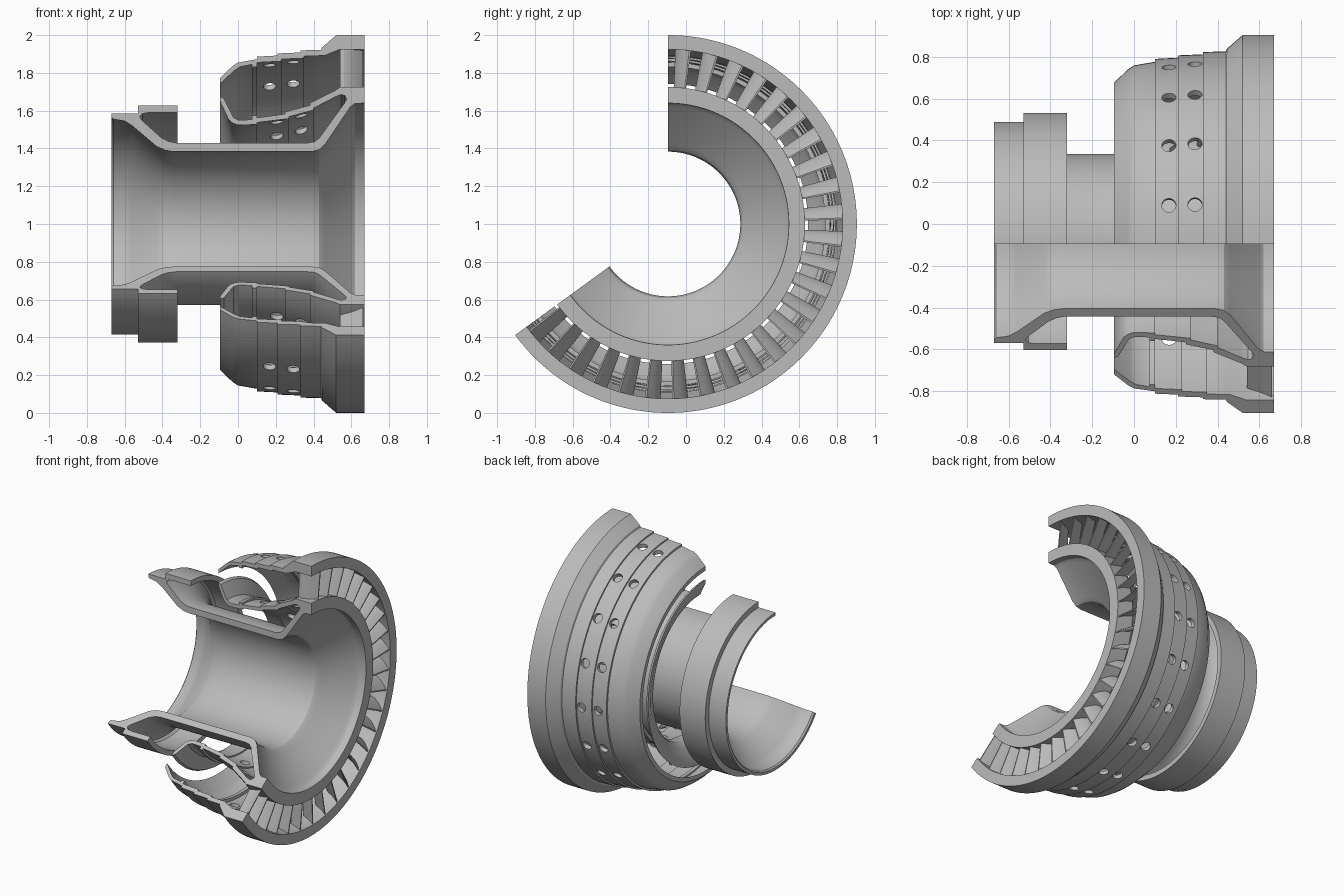
import bpy, bmesh, math
from mathutils import Vector

cube = bpy.data.objects.get("Cube")
if cube:
    bpy.data.objects.remove(cube, do_unlink=True)

AXIS_Y, AXIS_Z = -0.0955, 1.0
SWEEP = math.radians(234)
STEPS = 104

metal = bpy.data.materials.new("grey_metal")
metal.use_nodes = True
GREY = (0.5, 0.5, 0.5, 1)
metal.diffuse_color = GREY
metal.node_tree.nodes["Principled BSDF"].inputs["Base Color"].default_value = GREY


def polar(x, r, a):
    """Point at radius r, turned by a from straight up towards +y."""
    return Vector((x, AXIS_Y + r * math.sin(a), AXIS_Z + r * math.cos(a)))


def finish(bm, name, smooth=True):
    bmesh.ops.recalc_face_normals(bm, faces=bm.faces)
    mesh = bpy.data.meshes.new(name)
    bm.to_mesh(mesh)
    bm.free()
    mesh.materials.append(metal)
    obj = bpy.data.objects.new(name, mesh)
    bpy.context.collection.objects.link(obj)
    if smooth:
        shade(obj)
    return obj


def shade(obj):
    bpy.ops.object.select_all(action='DESELECT')
    obj.select_set(True)
    bpy.context.view_layer.objects.active = obj
    bpy.ops.object.shade_smooth_by_angle(angle=math.radians(25))


def revolve(name, profile, smooth=True):
    """Sweep a closed (x, radius) section round the axis and cap both cuts."""
    bm = bmesh.new()
    rings = [[bm.verts.new(polar(x, r, SWEEP * i / STEPS)) for x, r in profile]
             for i in range(STEPS + 1)]
    n = len(profile)
    for a, b in zip(rings, rings[1:]):
        for j in range(n):
            k = (j + 1) % n
            bm.faces.new((a[j], a[k], b[k], b[j]))
    bm.faces.new(rings[0])
    bm.faces.new(rings[-1])
    return finish(bm, name, smooth)


def drill(obj, rows, r_in, r_out, radius=0.034):
    """Cut rows of radial round holes through a liner."""
    bm = bmesh.new()
    for x in rows:
        for k in range(12):
            a = math.radians(12 + 20 * k)
            if a + radius / r_in > SWEEP:
                continue
            side = Vector((0, math.cos(a), -math.sin(a)))
            loops = []
            for r in (r_in, r_out):
                mid = polar(x, r, a)
                loops.append([bm.verts.new(mid + radius * (math.cos(t) * Vector((1, 0, 0)) + math.sin(t) * side))
                              for t in (math.tau * i / 20 for i in range(20))])
            lo, hi = loops
            for i in range(20):
                j = (i + 1) % 20
                bm.faces.new((lo[i], lo[j], hi[j], hi[i]))
            bm.faces.new(lo)
            bm.faces.new(hi)
    cutter = finish(bm, "hole_cutter", False)
    cutter.hide_render = True
    mod = obj.modifiers.new("holes", 'BOOLEAN')
    mod.operation = 'DIFFERENCE'
    mod.solver = 'EXACT'
    mod.object = cutter
    bpy.context.view_layer.objects.active = obj
    bpy.ops.object.modifier_apply(modifier=mod.name)
    bpy.data.objects.remove(cutter, do_unlink=True)
    shade(obj)


# Hub: flanged sleeve with flared ends and the inner vane ring
revolve("hub", [
    (-.67, .585), (-.53, .585), (-.53, .627), (-.32, .627), (-.32, .59),
    (-.47, .59), (-.505, .585), (-.52, .57), (-.51, .55), (-.41, .46),
    (-.37, .438), (-.33, .43), (.37, .43), (.405, .436), (.43, .455),
    (.56, .635), (.575, .66), (.565, .68), (.545, .685), (.52, .675),
    (.505, .70), (.54, .725), (.67, .725), (.67, .64), (.62, .638),
    (.595, .62), (.46, .42), (.43, .393), (.39, .383), (-.34, .383),
    (-.385, .39), (-.43, .41), (-.56, .52), (-.60, .545), (-.66, .555), (-.67, .565)])

# Inner liner: stepped panels leading up to the vane ring
inner = revolve("inner_liner", [
    (-.095, .65), (-.05, .553), (-.03, .535), (0, .523), (.10, .527),
    (.10, .537), (.27, .558), (.27, .568), (.40, .603), (.40, .613), (.525, .678),
    (.51, .705), (.38, .64), (.38, .628), (.25, .594), (.25, .583),
    (.10, .562), (.10, .575), (.075, .575), (.075, .553), (.005, .55),
    (-.025, .565), (-.075, .665), (-.095, .675)], False)
drill(inner, (.205, .335), .48, .72)

# Outer liner: stepped panels with a heavy rim round the vanes
outer = revolve("outer_liner", [
    (-.095, .773), (-.03, .835), (0, .855), (.10, .872), (.10, .886),
    (.21, .892), (.21, .903), (.33, .908), (.33, .919), (.44, .922),
    (.445, .935), (.52, 1.0), (.67, 1.0), (.67, .925), (.54, .925), (.46, .892),
    (.35, .888), (.35, .878), (.23, .873), (.23, .862), (.10, .855),
    (.10, .832), (.075, .832), (.075, .845), (.01, .832), (-.02, .812), (-.095, .742)], False)
drill(outer, (.167, .292), .78, 1.02)

# Nozzle vanes: cambered blades spanning the two rings
bm = bmesh.new()
CHORD = 6
for k in range(26):
    base = math.radians(4.5 + 9 * k)
    upper, lower = [], []
    for i in range(CHORD + 1):
        s = i / CHORD
        camber = -.022 + .062 * s ** 1.7
        half = .004 + .02 * math.sqrt(s) * (1 - s)
        upper.append((.54 + .122 * s, camber + half))
        lower.append((.54 + .122 * s, camber - half))
    section = upper + lower[::-1]
    root, tip = [[bm.verts.new(polar(x, r, base + t / .82)) for x, t in section]
                 for r in (.715, .935)]
    for i in range(len(section)):
        j = (i + 1) % len(section)
        bm.faces.new((root[i], root[j], tip[j], tip[i]))
    bm.faces.new(root)
    bm.faces.new(tip)
finish(bm, "nozzle_vanes")
